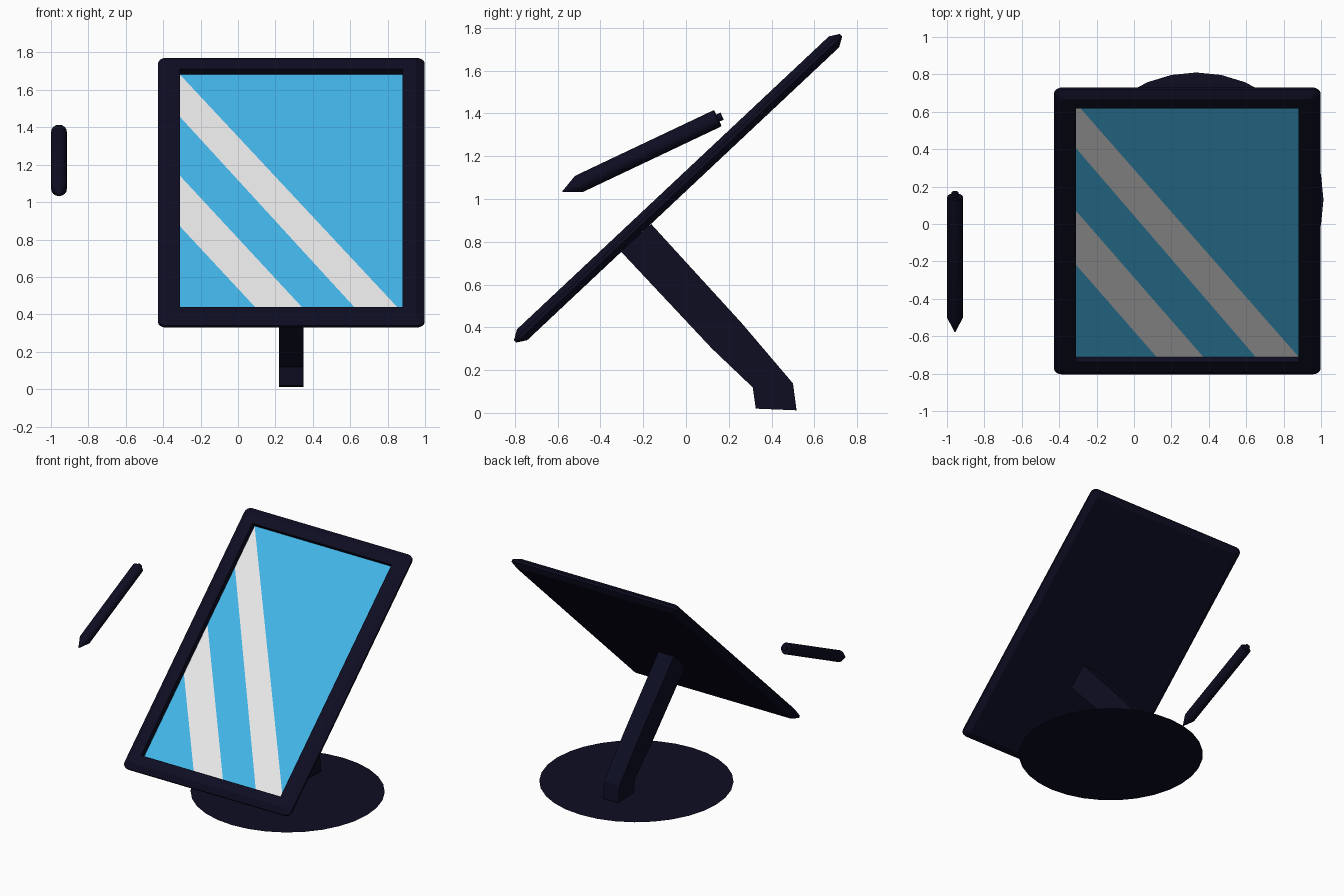
import bpy, bmesh
from math import cos, sin, pi, radians
from mathutils import Vector

cube = bpy.data.objects.get("Cube")
if cube:
    bpy.data.objects.remove(cube, do_unlink=True)


def material(name, color):
    m = bpy.data.materials.new(name)
    m.use_nodes = True
    m.diffuse_color = (*color, 1)
    m.node_tree.nodes["Principled BSDF"].inputs["Base Color"].default_value = (*color, 1)
    return m


NAVY = material("dark navy", (0.004, 0.004, 0.016))
BLUE = material("screen blue", (0.055, 0.46, 0.8))
PALE = material("pale grey", (0.8, 0.8, 0.8))


def finish(name, bm, mats, loc=(0, 0, 0), tilt=0.0, normals=True):
    bmesh.ops.remove_doubles(bm, verts=bm.verts, dist=0.0001)
    if normals:
        bmesh.ops.recalc_face_normals(bm, faces=bm.faces)
    mesh = bpy.data.meshes.new(name)
    bm.to_mesh(mesh)
    bm.free()
    for m in mats:
        mesh.materials.append(m)
    ob = bpy.data.objects.new(name, mesh)
    ob.location = loc
    ob.rotation_euler.x = tilt
    bpy.context.collection.objects.link(ob)
    return ob


def loft(bm, rings, cap_start=True, cap_end=True):
    loops = [[bm.verts.new(p) for p in ring] for ring in rings]
    for a, b in zip(loops, loops[1:]):
        for i in range(len(a)):
            j = (i + 1) % len(a)
            bm.faces.new((a[i], a[j], b[j], b[i]))
    if cap_start:
        bm.faces.new(loops[0][::-1])
    if cap_end:
        bm.faces.new(loops[-1])


def rounded_rect(hx, hy, r, z, steps=4):
    pts = []
    for k, (sx, sy) in enumerate([(1, 1), (-1, 1), (-1, -1), (1, -1)]):
        for i in range(steps + 1):
            a = (k + i / steps) * pi / 2
            pts.append((sx * (hx - r) + r * cos(a), sy * (hy - r) + r * sin(a), z))
    return pts


# Tilted display shared placement
TILT = radians(43.2)
CENTRE = (0.285, -0.037, 1.05)
HX, HY = 0.713, 1.045
SX, SY = 0.595, 0.93
SCREEN_Z = -0.007

# Frame: chamfered slab with a recessed opening
bm = bmesh.new()
loft(bm, [
    rounded_rect(HX - 0.045, HY - 0.045, 0.02, -0.035),
    rounded_rect(HX, HY, 0.045, -0.008),
    rounded_rect(HX, HY, 0.045, 0.008),
    rounded_rect(HX - 0.045, HY - 0.045, 0.02, 0.035),
    rounded_rect(SX, SY, 0.0002, 0.035),
    rounded_rect(SX, SY, 0.0002, SCREEN_Z),
], cap_end=False)
finish("display_frame", bm, [NAVY], CENTRE, TILT)

# Screen: flat panel split into diagonal bands
bm = bmesh.new()
left = [bm.verts.new((-SX, y, SCREEN_Z)) for y in (SY, 0.6, 0.14, -0.255, -SY)]
low = [bm.verts.new((x, -SY, SCREEN_Z)) for x in (SX, 0.365, 0.085, -0.165)] + [left[-1]]
bm.faces.new((left[0], low[0], bm.verts.new((SX, SY, SCREEN_Z))))
for i in range(4):
    band = [left[i], left[i + 1], low[i + 1], low[i]]
    face = bm.faces.new(band if i < 3 else band[:2] + band[3:])
    face.material_index = 1 - i % 2
finish("screen", bm, [BLUE, PALE], CENTRE, TILT, normals=False)

# Stand arm: side profile extruded across x
profile = [(-0.163, 0.883), (0.26, 0.42), (0.5, 0.138), (0.517, 0.012),
           (0.326, 0.02), (0.312, 0.119), (0.121, 0.301), (-0.303, 0.753)]
bm = bmesh.new()
loft(bm, [[(x, y, z) for y, z in profile] for x in (0.218, 0.35)])
finish("stand_arm", bm, [NAVY])

# Base disc: thin flat plate
bm = bmesh.new()
bmesh.ops.create_circle(bm, cap_ends=True, segments=32, radius=0.68)
finish("base_disc", bm, [NAVY], (0.333, 0.13, 0))

# Pen: turned profile of (distance, radius) along its axis
start, end = Vector((-0.957, -0.501, 1.07)), Vector((-0.957, 0.149, 1.378))
axis = (end - start).normalized()
side = Vector((1, 0, 0))
up = axis.cross(side)
length = (end - start).length
rings = []
for d, r in [(-0.085, 0.002), (0, 0.042), (length - 0.005, 0.042), (length, 0.038),
             (length, 0.018), (length + 0.022, 0.018)]:
    rings.append([start + axis * d + r * (side * cos(a) + up * sin(a))
                  for a in (2 * pi * i / 16 for i in range(16))])
bm = bmesh.new()
loft(bm, rings)
pen = finish("pen", bm, [NAVY])
bpy.context.view_layer.objects.active = pen
pen.select_set(True)
bpy.ops.object.shade_smooth_by_angle(angle=radians(30))
pen.select_set(False)
